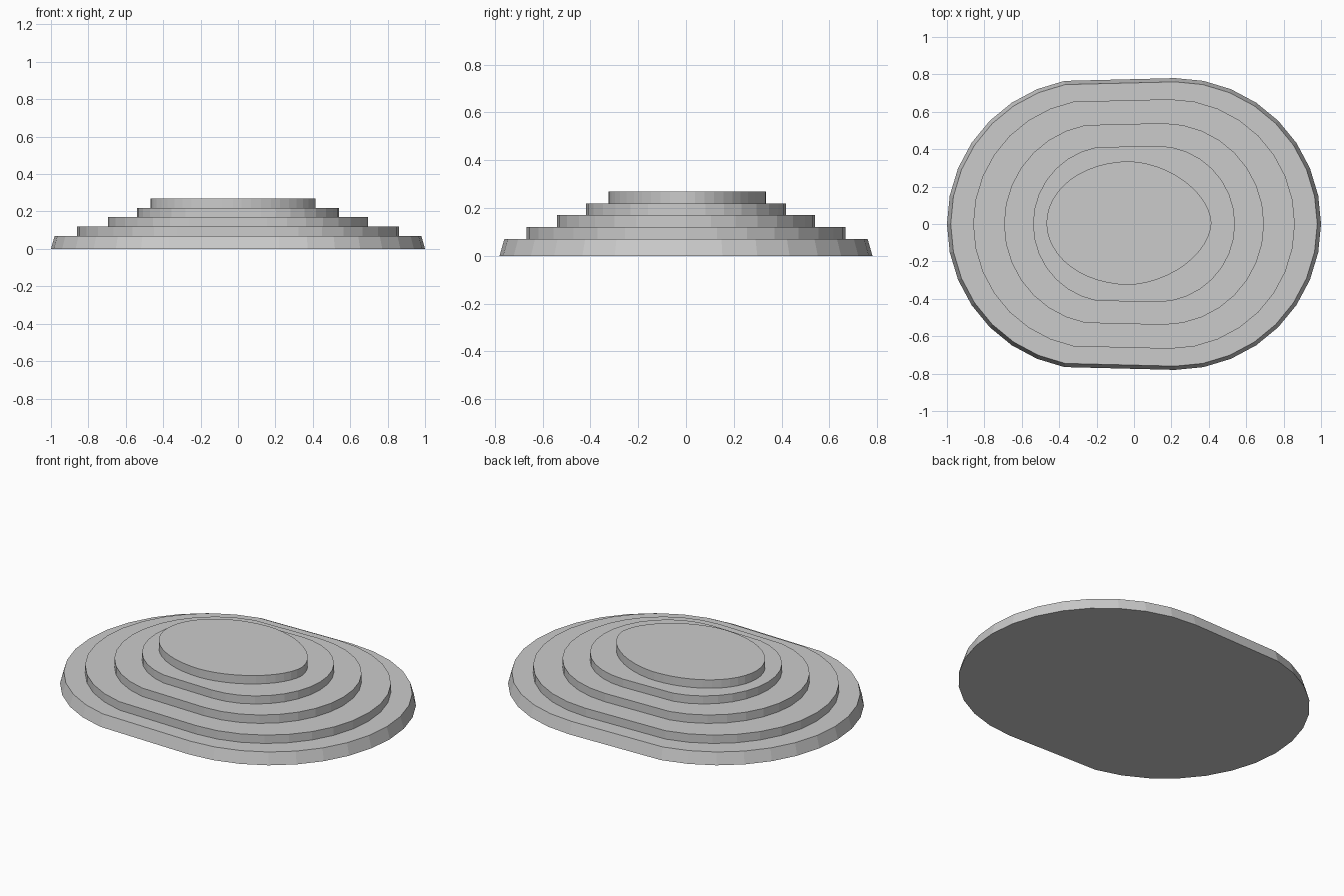
import bpy, bmesh
from math import cos, sin, pi

if "Cube" in bpy.data.objects:
    bpy.data.objects.remove(bpy.data.objects["Cube"])


def stadium(offset, radius):
    # Two 32-sided half circles; the left one lacks its end points
    right = [(offset + radius * cos(i * pi / 16), radius * sin(i * pi / 16))
             for i in range(-8, 9)]
    left = [(-offset + radius * cos(i * pi / 16), radius * sin(i * pi / 16))
            for i in range(9, 24)]
    return right + left


def egg(cx, cy, a, b, n=48):
    # Oval with a slightly more pointed right end
    pts = []
    for i in range(n):
        c, s = cos(2 * pi * i / n), sin(2 * pi * i / n)
        e = 2 / 1.78 if c > 0 else 1.0
        x = abs(c) ** e * (1 if c > 0 else -1)
        y = abs(s) ** e * (1 if s > 0 else -1)
        pts.append((cx + a * x, cy + b * y))
    return pts


def slab(name, lower, upper, z0, z1):
    bm = bmesh.new()
    lo = [bm.verts.new((x, y, z0)) for x, y in lower]
    hi = [bm.verts.new((x, y, z1)) for x, y in upper]
    bm.faces.new(lo[::-1])
    bm.faces.new(hi)
    n = len(lo)
    for i in range(n):
        j = (i + 1) % n
        bm.faces.new((lo[i], lo[j], hi[j], hi[i]))
    mesh = bpy.data.meshes.new(name)
    bm.to_mesh(mesh)
    bm.free()
    obj = bpy.data.objects.new(name, mesh)
    bpy.context.collection.objects.link(obj)


# Tapered base
slab("base_tier", stadium(0.22, 0.78), stadium(0.22, 0.76), 0, 0.07)

# Straight-sided steps
steps = [(0.193, 0.667, 0.07, 0.12),
         (0.156, 0.539, 0.12, 0.17),
         (0.122, 0.418, 0.17, 0.218)]
for k, (offset, radius, z0, z1) in enumerate(steps):
    outline = stadium(offset, radius)
    slab(f"step_{k + 1}", outline, outline, z0, z1)

# Oval top platform
oval = egg(-0.027, 0.005, 0.441, 0.33)
slab("top_platform", oval, oval, 0.216, 0.268)
